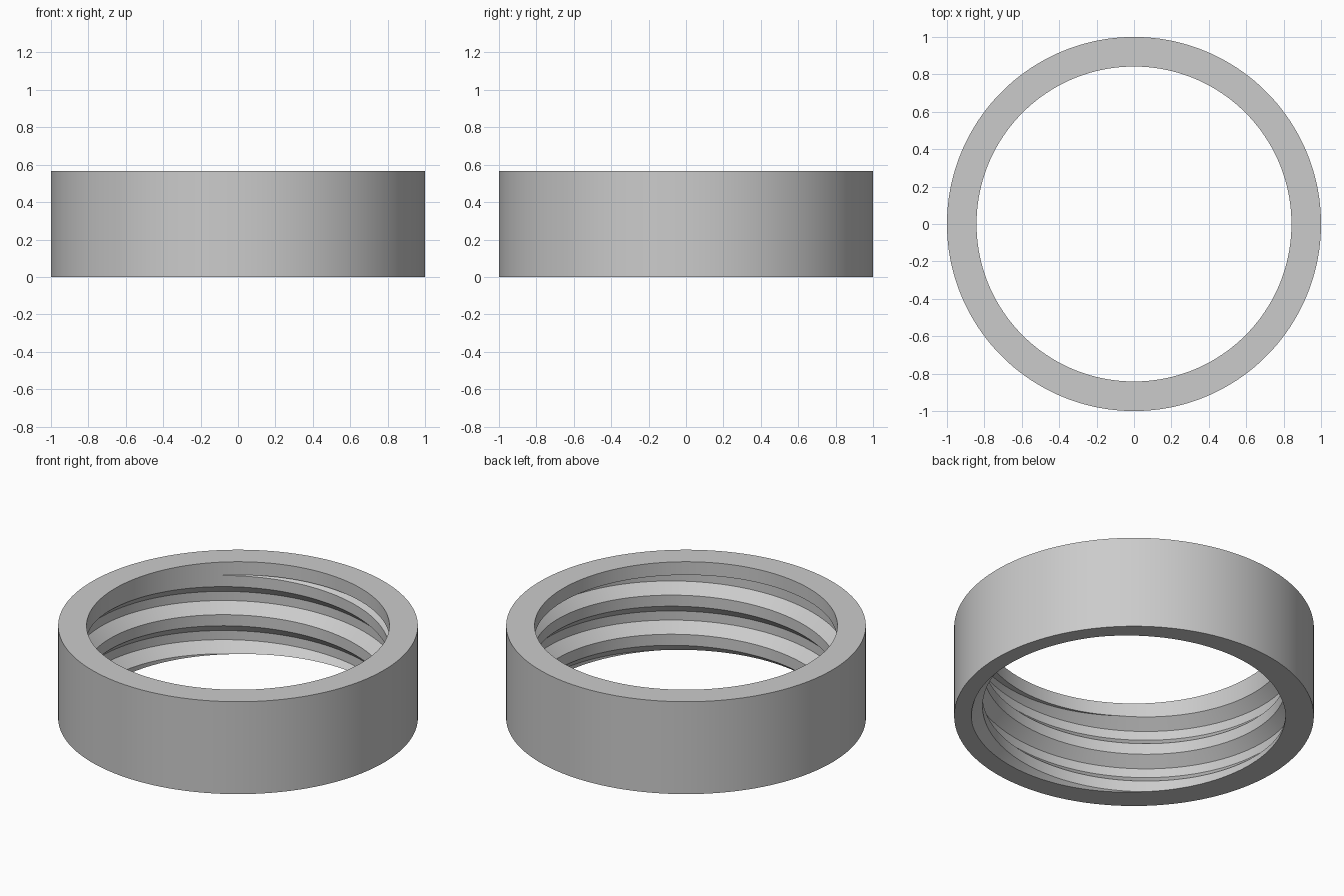
import bpy
import bmesh
import math

cube = bpy.data.objects.get("Cube")
if cube:
    bpy.data.objects.remove(cube, do_unlink=True)

# Ring and thread dimensions
SEGMENTS = 180
OUTER, BORE, ROOT = 1.0, 0.842, 0.904
HEIGHT, LIP = 0.567, 0.486
PITCH, HALF_MOUTH, HALF_ROOT = 0.24, 0.086, 0.028


def groove_centre(angle):
    return 0.333 + PITCH * (angle / math.tau - 0.375)


def bore_radius(angle, z):
    """Radius of the threaded wall at one angle and height."""
    offset = abs((z - groove_centre(angle) + PITCH / 2) % PITCH - PITCH / 2)
    t = (HALF_MOUTH - offset) / (HALF_MOUTH - HALF_ROOT)
    return BORE + (ROOT - BORE) * min(max(t, 0), 1)


def section(angle):
    """Closed cross-section: bottom, threaded wall, plain lip, top."""
    points = [(OUTER, 0)]
    for turn in range(-3, 4):
        for step in (-HALF_MOUTH, -HALF_ROOT, HALF_ROOT, HALF_MOUTH):
            z = groove_centre(angle) + turn * PITCH + step
            z = min(max(z, 0), LIP)
            points.append((bore_radius(angle, z), z))
    return points + [(BORE, LIP), (BORE, HEIGHT), (OUTER, HEIGHT)]


bm = bmesh.new()
shared = {}


def vert(angle, r, z):
    co = (r * math.cos(angle), r * math.sin(angle), z)
    key = tuple(round(c, 4) + 0.0 for c in co)
    if key not in shared:
        shared[key] = bm.verts.new(co)
    return shared[key]


# Sweep the section around the axis, dropping collapsed faces
angles = [math.tau * i / SEGMENTS for i in range(SEGMENTS + 1)]
columns = [[vert(a, r, z) for r, z in section(a)] for a in angles]
for a, b in zip(columns, columns[1:]):
    for j in range(len(a)):
        n = (j + 1) % len(a)
        corners = list(dict.fromkeys((a[j], b[j], b[n], a[n])))
        if len(corners) > 2 and not bm.faces.get(corners):
            bm.faces.new(corners)
bmesh.ops.recalc_face_normals(bm, faces=bm.faces)

mesh = bpy.data.meshes.new("threaded_ring")
bm.to_mesh(mesh)
bm.free()
ring = bpy.data.objects.new("threaded_ring", mesh)
bpy.context.collection.objects.link(ring)

# Plain grey material
grey = bpy.data.materials.new("plain_grey")
grey.use_nodes = True
colour = (0.6, 0.6, 0.6, 1)
grey.diffuse_color = colour
grey.node_tree.nodes["Principled BSDF"].inputs["Base Color"].default_value = colour
mesh.materials.append(grey)

# Smooth walls with crisp thread edges
bpy.ops.object.select_all(action="DESELECT")
ring.select_set(True)
bpy.context.view_layer.objects.active = ring
bpy.ops.object.shade_smooth_by_angle(angle=math.radians(25))
